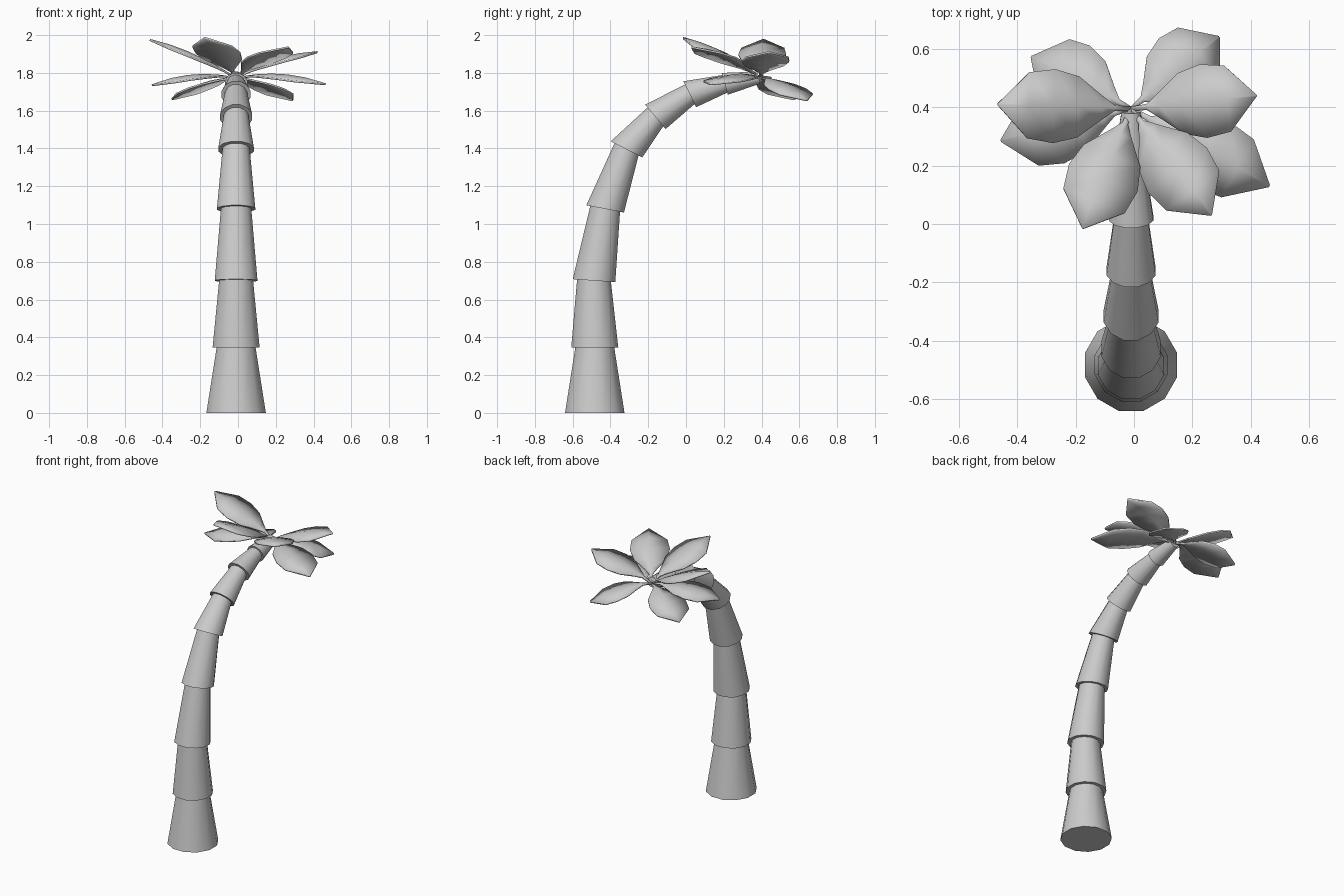
import bpy, math
from mathutils import Vector

if "Cube" in bpy.data.objects:
    bpy.data.objects.remove(bpy.data.objects["Cube"])

CX = -0.01
SIDES = 12


def make_object(name, verts, faces, angle):
    mesh = bpy.data.meshes.new(name)
    mesh.from_pydata(verts, [], faces)
    mesh.update()
    ob = bpy.data.objects.new(name, mesh)
    bpy.context.collection.objects.link(ob)
    bpy.ops.object.select_all(action='DESELECT')
    ob.select_set(True)
    bpy.context.view_layer.objects.active = ob
    bpy.ops.object.shade_smooth_by_angle(angle=math.radians(angle))
    return ob


# Trunk: stacked flared segments; y, z, lean angle (deg), radius below joint, radius above joint
joints = [
    (-0.483, 0.00, 0, None, 0.163),
    (-0.483, 0.345, 0, 0.107, 0.129),
    (-0.487, 0.70, 4, 0.093, 0.117),
    (-0.428, 1.08, 11, 0.083, 0.105),
    (-0.315, 1.395, 27, 0.074, 0.097),
    (-0.162, 1.567, 50, 0.067, 0.087),
    (0.020, 1.687, 64, 0.060, 0.079),
    (0.205, 1.742, 74, 0.050, 0.062),
    (0.385, 1.775, 78, 0.034, None),
]
verts, faces, rings = [], [], 0
for y, z, lean, r_in, r_out in joints:
    a = math.radians(lean)
    side = Vector((0, math.cos(a), -math.sin(a)))
    for r in (r_in, r_out):
        if r is None:
            continue
        for i in range(SIDES):
            t = 2 * math.pi * (i + 0.5) / SIDES
            verts.append(Vector((CX, y, z)) + Vector((1, 0, 0)) * r * math.cos(t) + side * r * math.sin(t))
        rings += 1
for k in range(rings - 1):
    for i in range(SIDES):
        j = (i + 1) % SIDES
        faces.append((k * SIDES + i, k * SIDES + j, (k + 1) * SIDES + j, (k + 1) * SIDES + i))
faces.append(tuple(reversed(range(SIDES))))
faces.append(tuple(range((rings - 1) * SIDES, rings * SIDES)))
make_object("trunk", verts, faces, 40)

# Leaf outline: distance along leaf, half width
outline = [(0, 0.006), (0.13, 0.010), (0.22, 0.04), (0.40, 0.104),
           (0.58, 0.126), (0.77, 0.113), (1, 0.003)]


def leaf(name, tip, lift):
    base, tip = Vector((CX, 0.395, 1.77)), Vector(tip)
    d = tip - base
    side = Vector((-d.y, d.x, 0)).normalized()
    verts, faces = [], []
    for t, w in outline:
        mid = base + d * t + Vector((0, 0, lift * 4 * t * (1 - t)))
        drop = Vector((0, 0, 0.15 * w))
        verts += [mid + side * w - drop, mid, mid - side * w - drop]
    for k in range(len(outline) - 1):
        for c in (0, 1):
            a = 3 * k + c
            faces.append((a, a + 1, a + 4, a + 3))
    ob = make_object(name, verts, faces, 35)
    thick = ob.modifiers.new("thickness", 'SOLIDIFY')
    thick.thickness = 0.01
    thick.offset = 0


# Crown: raised front and side leaves, drooping lower and back leaves
tips = [
    ((0.42, 0.44, 1.91), 0.03), ((-0.467, 0.41, 1.975), 0.025),
    ((-0.175, -0.015, 1.985), 0.03), ((0.265, 0.03, 1.935), 0.035),
    ((0.463, 0.13, 1.74), 0.035), ((-0.455, 0.285, 1.735), 0.035),
    ((0.29, 0.64, 1.655), 0.03), ((-0.35, 0.572, 1.66), 0.03),
]
for n, (tip, lift) in enumerate(tips):
    leaf(f"leaf_{n + 1}", tip, lift)
